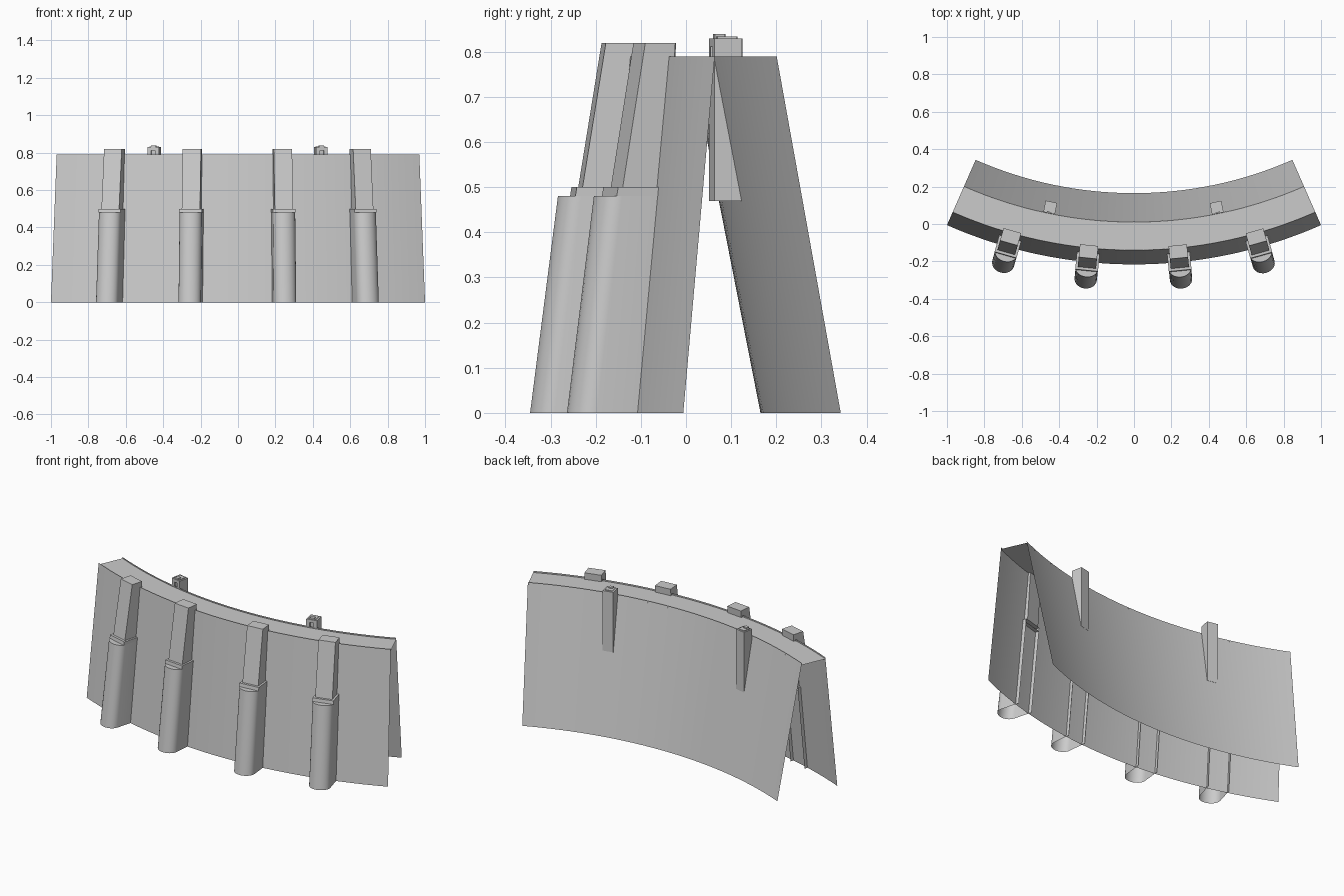
import bpy, bmesh, math

if "Cube" in bpy.data.objects:
    bpy.data.objects.remove(bpy.data.objects["Cube"])

CY = 2.27                      # centre of the plan arc lies at (0, CY)
HALF = math.radians(23.72)     # half of the arc's opening angle
SEGS = 32


def place(u, r, z, a):
    """Sideways offset u and radius r, in the frame at plan angle a."""
    return (r * math.sin(a) + u * math.cos(a),
            CY - r * math.cos(a) + u * math.sin(a), z)


def make(name, verts, faces, smooth=False, normals=True):
    me = bpy.data.meshes.new(name)
    me.from_pydata(verts, [], faces)
    if normals:
        bm = bmesh.new()
        bm.from_mesh(me)
        bmesh.ops.recalc_face_normals(bm, faces=bm.faces)
        bm.to_mesh(me)
        bm.free()
    ob = bpy.data.objects.new(name, me)
    bpy.context.collection.objects.link(ob)
    if smooth:
        bpy.ops.object.select_all(action='DESELECT')
        ob.select_set(True)
        bpy.context.view_layer.objects.active = ob
        bpy.ops.object.shade_smooth_by_angle(angle=math.radians(30))
    return ob


def arc_strip(name, r0, z0, r1, z1):
    """Curved sheet between two concentric arcs."""
    verts, faces = [], []
    for i in range(SEGS + 1):
        a = -HALF + 2 * HALF * i / SEGS
        verts += [place(0, r0, z0, a), place(0, r1, z1, a)]
    for i in range(SEGS):
        k = 2 * i
        faces.append((k, k + 2, k + 3, k + 1))
    return make(name, verts, faces, True, False)


def loft(name, low, high, z0, z1, a, bottom=True, back=True, smooth=False):
    """Join two (u, r) outlines; the last side of the outline is the back."""
    n = len(low)
    verts = [place(u, r, z0, a) for u, r in low]
    verts += [place(u, r, z1, a) for u, r in high]
    faces = [(i, (i + 1) % n, n + (i + 1) % n, n + i)
             for i in range(n if back else n - 1)]
    faces.append(tuple(range(n, 2 * n)))
    if bottom:
        faces.append(tuple(reversed(range(n))))
    return make(name, verts, faces, smooth)


def rect(w, back, front):
    return [(-w / 2, back), (-w / 2, front), (w / 2, front), (w / 2, back)]


def rounded(w, back, tip, depth):
    pts = [(-w / 2, back)]
    for i in range(13):
        t = math.pi * i / 12
        pts.append((-w / 2 * math.cos(t), tip - depth + depth * math.sin(t)))
    return pts + [(w / 2, back)]


# Leaning front and back walls, with the deck just below their rims
arc_strip("front_wall", 2.486, 0, 2.41, 0.79)
back_wall = arc_strip("back_wall", 2.105, 0, 2.26, 0.79)
back_wall.data.flip_normals()
arc_strip("deck", 2.411, 0.78, 2.258, 0.78).data.update()

# Front buttresses: rounded lower part, cap band and slim upper shaft
for i, deg in enumerate((-15.75, -5.75, 5.6, 15.6)):
    a = math.radians(deg)
    loft(f"buttress_base_{i}", rounded(0.12, 2.465, 2.628, 0.05),
         rounded(0.12, 2.418, 2.566, 0.045), 0, 0.48, a, False, False, True)
    loft(f"buttress_cap_{i}", rect(0.122, 2.418, 2.533),
         rect(0.122, 2.416, 2.53), 0.48, 0.5, a, False, False)
    loft(f"buttress_shaft_{i}", rect(0.098, 2.416, 2.516),
         rect(0.098, 2.395, 2.464), 0.5, 0.82, a, False)

# Small square towers on the back rim, with a doorway and roof details
for i, deg in enumerate((-11.6, 11.45)):
    a = math.radians(deg)
    body = rect(0.063, 2.196, 2.258)
    tower = loft(f"tower_{i}", body, body, 0.47, 0.83, a)
    hole = rect(0.022, 2.246, 2.28)
    cutter = loft(f"doorway_cutter_{i}", hole, hole, 0.782, 0.812, a)
    cutter.hide_render = True
    cutter.hide_set(True)
    mod = tower.modifiers.new("doorway", 'BOOLEAN')
    mod.operation = 'DIFFERENCE'
    mod.object = cutter
    slab = rect(0.045, 2.205, 2.25)
    loft(f"tower_roof_{i}", slab, slab, 0.828, 0.834, a)
    hatch = rect(0.024, 2.23, 2.253)
    loft(f"roof_hatch_{i}", hatch, hatch, 0.828, 0.839, a)
